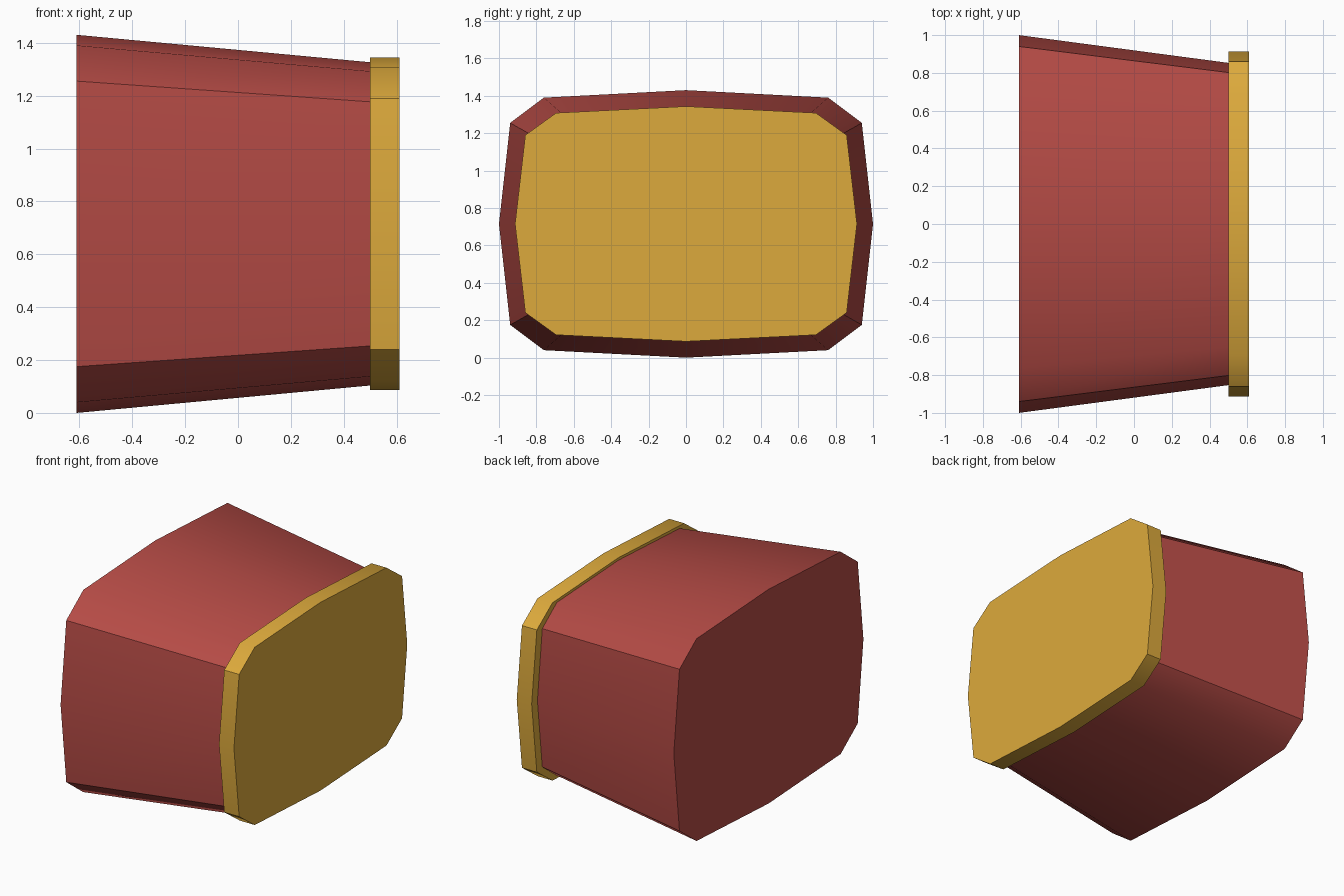
import bpy
import bmesh
import math

cube = bpy.data.objects.get("Cube")
if cube:
    bpy.data.objects.remove(cube, do_unlink=True)

MID_Z = 0.715
# One quarter of the rounded outline (y, z), from the top to the side
QUARTER = [(0, 0.715), (0.76, 0.675), (0.94, 0.54), (1, 0)]


def make_material(name, color):
    mat = bpy.data.materials.new(name)
    mat.use_nodes = True
    mat.diffuse_color = (*color, 1)
    mat.node_tree.nodes["Principled BSDF"].inputs["Base Color"].default_value = (*color, 1)
    return mat


def outline():
    """Mirror the quarter into a closed loop."""
    half = QUARTER + [(y, -z) for y, z in QUARTER[-2::-1]]
    return half + [(-y, z) for y, z in half[-2:0:-1]]


def make_loft(name, sections, mat):
    """Solid between two scaled outlines; each section is (x, y scale, z scale)."""
    bm = bmesh.new()
    rings = [[bm.verts.new((x, y * sy, MID_Z + z * sz)) for y, z in outline()]
             for x, sy, sz in sections]
    start, end = rings
    bm.faces.new(start)
    bm.faces.new(end[::-1])
    for i in range(len(start)):
        j = (i + 1) % len(start)
        bm.faces.new((start[i], end[i], end[j], start[j]))
    bmesh.ops.recalc_face_normals(bm, faces=bm.faces)
    mesh = bpy.data.meshes.new(name)
    bm.to_mesh(mesh)
    bm.free()
    mesh.materials.append(mat)
    obj = bpy.data.objects.new(name, mesh)
    bpy.context.collection.objects.link(obj)
    # Smooth the gentle bends, keep the corners and rims crisp
    bpy.ops.object.select_all(action="DESELECT")
    obj.select_set(True)
    bpy.context.view_layer.objects.active = obj
    bpy.ops.object.shade_smooth_by_angle(angle=math.radians(40))
    return obj


red = make_material("brick red", (0.46, 0.07, 0.06))
gold = make_material("golden yellow", (0.72, 0.40, 0.045))

# Tapered body and the wider end plate
make_loft("tapered_body", [(-0.61, 1, 1), (0.5, 0.853, 0.855)], red)
make_loft("end_plate", [(0.5, 0.914, 0.879), (0.61, 0.914, 0.879)], gold)
